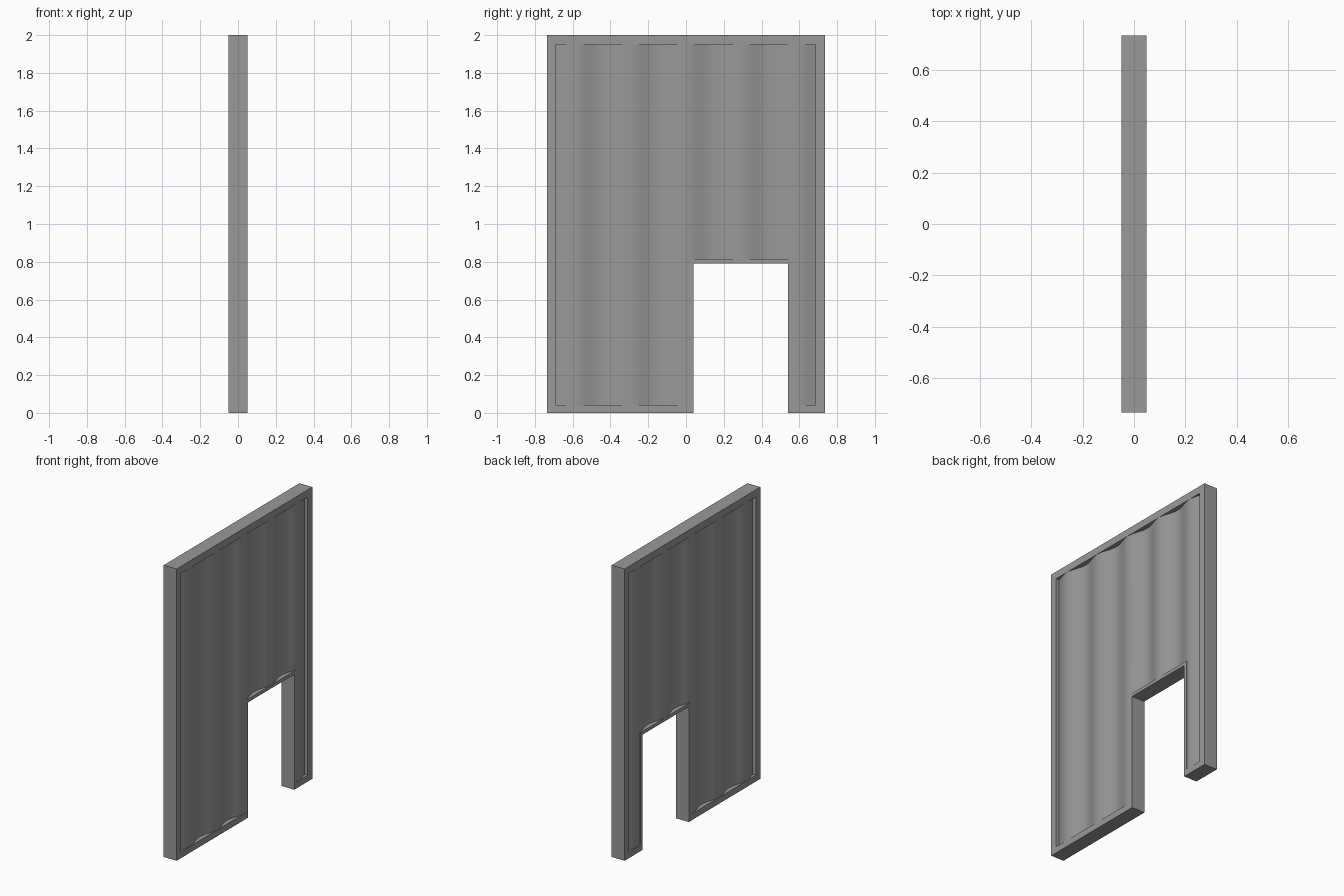
import bpy, bmesh, math

if "Cube" in bpy.data.objects:
    bpy.data.objects.remove(bpy.data.objects["Cube"])

HALF_DEPTH = 0.049
CREST, RECESS = 0.048, 0.031      # infill surface at wave crest, depth of wave
PERIOD = 1.47 / 5

grey = bpy.data.materials.new("dark_grey")
grey.diffuse_color = (0.32, 0.32, 0.32, 1)
grey.use_nodes = True
grey.node_tree.nodes["Principled BSDF"].inputs["Base Color"].default_value = grey.diffuse_color


def new_object(name, bm):
    mesh = bpy.data.meshes.new(name)
    bm.to_mesh(mesh)
    bm.free()
    mesh.materials.append(grey)
    obj = bpy.data.objects.new(name, mesh)
    bpy.context.collection.objects.link(obj)
    return obj


# Frame running around the panel edge and the doorway (y, z outlines)
outer = [(-.735, 0), (.04, 0), (.04, .79), (.54, .79),
         (.54, 0), (.735, 0), (.735, 2), (-.735, 2)]
inner = [(-.688, .043), (.017, .043), (.017, .813), (.561, .813),
         (.561, .043), (.685, .043), (.685, 1.95), (-.688, 1.95)]
bm = bmesh.new()
loops = [[bm.verts.new((x, y, z)) for y, z in pts]
         for pts, x in ((outer, HALF_DEPTH), (inner, HALF_DEPTH),
                        (inner, -HALF_DEPTH), (outer, -HALF_DEPTH))]
for k in range(4):
    a, b = loops[k], loops[(k + 1) % 4]
    for i in range(8):
        j = (i + 1) % 8
        bm.faces.new((a[i], a[j], b[j], b[i]))
bmesh.ops.recalc_face_normals(bm, faces=bm.faces[:])
new_object("panel_frame", bm)


# Wavy infill: mirrored front and back faces, left open where the frame hides the edges
def wave(y):
    return CREST - RECESS * (0.5 - 0.5 * math.cos(2 * math.pi * y / PERIOD))


def span(a, b, n):
    return [a + (b - a) * i / n for i in range(n)]


ys = span(-.688, .017, 40) + span(.017, .561, 30) + span(.561, .685, 8) + [.685]
zs = [.043, .813, 1.95]
bm = bmesh.new()
for side in (1, -1):
    grid = [[bm.verts.new((side * wave(y), y, z)) for z in zs] for y in ys]
    for i in range(len(ys) - 1):
        in_door = .017 < (ys[i] + ys[i + 1]) / 2 < .561
        for k in range(1 if in_door else 0, 2):
            quad = [grid[i][k], grid[i + 1][k], grid[i + 1][k + 1], grid[i][k + 1]]
            bm.faces.new(quad if side > 0 else quad[::-1])
bmesh.ops.delete(bm, geom=[v for v in bm.verts if not v.link_faces], context='VERTS')
for f in bm.faces:
    f.smooth = True
new_object("wavy_infill", bm)
